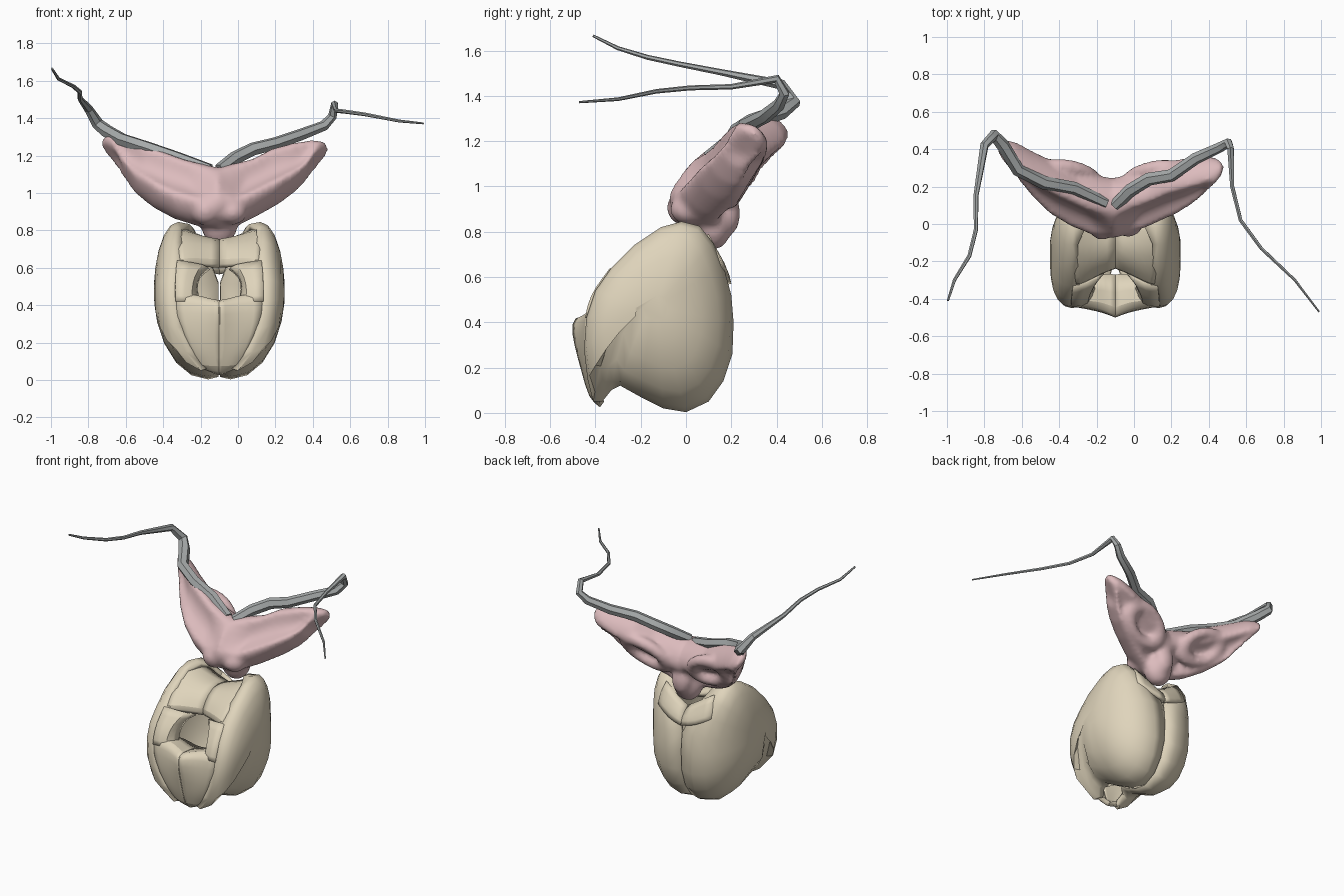
import bpy, bmesh, math
from mathutils import Vector

AX = -0.1  # symmetry line of the capsule


def material(name, rgb):
    m = bpy.data.materials.new(name)
    m.diffuse_color = (*rgb, 1)
    return m


BEIGE = material("beige", (0.74, 0.66, 0.50))
PINK = material("pink", (0.72, 0.50, 0.51))
GREY = material("grey", (0.38, 0.40, 0.40))


def select(*obs):
    bpy.ops.object.select_all(action='DESELECT')
    for ob in obs:
        ob.select_set(True)
    bpy.context.view_layer.objects.active = obs[0]


def smooth(ob, angle=40):
    select(ob)
    bpy.ops.object.shade_smooth_by_angle(angle=math.radians(angle))


def loft(name, rows, mat, closed=False, caps=False, centre=None):
    """Skin a grid of point rows; centre turns the normals away from a point."""
    bm = bmesh.new()
    vs = [[bm.verts.new(p) for p in r] for r in rows]
    n = len(rows[0])
    for a, b in zip(vs, vs[1:]):
        for j in range(n if closed else n - 1):
            k = (j + 1) % n
            bm.faces.new((a[j], a[k], b[k], b[j]))
    if caps:
        bm.faces.new(vs[0])
    if caps or closed:
        bm.faces.new(vs[-1])
    bmesh.ops.recalc_face_normals(bm, faces=bm.faces)
    if centre:
        c = Vector(centre)
        bm.normal_update()
        if sum(f.normal.dot(f.calc_center_median() - c) * f.calc_area() for f in bm.faces) < 0:
            bmesh.ops.reverse_faces(bm, faces=bm.faces)
    me = bpy.data.meshes.new(name)
    bm.to_mesh(me)
    bm.free()
    ob = bpy.data.objects.new(name, me)
    bpy.context.collection.objects.link(ob)
    me.materials.append(mat)
    smooth(ob)
    return ob


def plate(name, rows, closed=False, thick=0.03, sub=0):
    """Mirrored shell piece; rows hold (distance from midline, y, z)."""
    ob = loft(name, rows, BEIGE, closed, centre=(0.05, -0.12, 0.45))
    ob.location.x = AX
    if sub:
        m = ob.modifiers.new("round", 'SUBSURF')
        m.levels = m.render_levels = sub
        m.boundary_smooth = 'PRESERVE_CORNERS'
    s = ob.modifiers.new("thickness", 'SOLIDIFY')
    s.thickness, s.offset = thick, -1
    ob.modifiers.new("mirror", 'MIRROR')
    return ob


# Side valves: outline (y, z, distance of outline, distance of inner lip)
outline = [
    (-.02, .845, .22, .16), (.06, .825, .22, .14), (.12, .75, .20, .10), (.165, .65, .16, .05),
    (.20, .52, .11, .003), (.21, .40, .10, .003), (.205, .26, .09, .003), (.165, .14, .08, .003),
    (.10, .05, .07, .003), (0, .003, .06, .003), (-.10, .02, .07, .003), (-.20, .07, .09, .003),
    (-.29, .12, .12, .03), (-.33, .10, .12, .08), (-.37, .05, .09, .06), (-.41, .05, .10, .06),
    (-.435, .15, .18, .13), (-.45, .28, .23, .19), (-.44, .42, .25, .21), (-.40, .54, .25, .21),
    (-.33, .64, .24, .19), (-.23, .74, .24, .20), (-.11, .82, .23, .20)]
cy, cz, W = -0.13, 0.47, 0.35
rows = [[(di, y + (cy - y) * .03, z + (cz - z) * .03) for y, z, d, di in outline]]
for t in (0, 18, 36, 54, 70, 82):
    c, s = math.cos(math.radians(t)), math.sin(math.radians(t))
    rows.append([(d + (W - d) * s, cy + (y - cy) * (c ** .6 if y < cy else c),
                  cz + (z - cz) * (c ** 2.2 if y < -.3 and z < .12 else c))   # flank rises beside the beak
                 for y, z, d, di in outline])
plate("side_valves", rows, closed=True)

# Upper front plates above the opening
plate("upper_front_plates", [
    [(-.002, .04, .73), (.09, .04, .76), (.18, .03, .81), (.24, .0, .83)],
    [(-.002, -.08, .765), (.09, -.10, .78), (.18, -.11, .81), (.23, -.12, .81)],
    [(-.002, -.18, .73), (.09, -.205, .735), (.17, -.235, .735), (.22, -.24, .725)],
    [(-.002, -.25, .635), (.09, -.285, .64), (.16, -.325, .645), (.21, -.34, .635)],
    [(-.002, -.23, .60), (.09, -.265, .605), (.15, -.30, .61), (.20, -.32, .61)]], sub=1)

# Lower front plates forming the beak, with the floor of the opening
plate("beak_plates", [
    [(-.002, -.38, .025), (.02, -.38, .03), (.04, -.38, .04), (.07, -.38, .05)],
    [(-.002, -.43, .06), (.03, -.425, .06), (.07, -.42, .06), (.11, -.40, .07)],
    [(-.002, -.46, .18), (.06, -.455, .18), (.12, -.45, .18), (.17, -.43, .18)],
    [(-.002, -.495, .30), (.07, -.475, .30), (.15, -.46, .30), (.22, -.445, .30)],
    [(-.002, -.51, .40), (.06, -.475, .41), (.14, -.455, .42), (.235, -.44, .42)],
    [(-.002, -.475, .44), (.06, -.45, .45), (.12, -.43, .475), (.22, -.43, .46)],
    [(-.002, -.27, .40), (.05, -.265, .40), (.10, -.28, .43), (.14, -.34, .46)]], sub=1)

# Cheeks on both sides of the opening
plate("opening_rims", [
    [(.10, -.36, .42), (.14, -.445, .42), (.235, -.445, .42)],
    [(.12, -.32, .48), (.13, -.435, .48), (.235, -.435, .48)],
    [(.11, -.28, .55), (.12, -.39, .55), (.235, -.405, .55)],
    [(.05, -.24, .59), (.07, -.30, .62), (.225, -.335, .64)]], sub=1)

# Small plates at the upper back
plate("upper_back_plates", [
    [(-.002, .12, .68), (.08, .125, .73), (.18, .10, .79)],
    [(-.002, .19, .63), (.09, .185, .65), (.20, .145, .71)],
    [(-.002, .20, .57), (.10, .195, .59), (.20, .16, .65)]], sub=1)

# Pink winged body: sections (x, y, z, half height, half thickness)
sections = [
    (-.685, .37, 1.22, .055, .05), (-.665, .355, 1.205, .11, .095), (-.59, .295, 1.15, .165, .13),
    (-.49, .22, 1.095, .19, .15), (-.38, .16, 1.045, .20, .155), (-.25, .105, 1.00, .19, .16),
    (-.11, .085, .97, .17, .16), (.03, .12, 1.00, .19, .16), (.14, .165, 1.055, .195, .155),
    (.26, .205, 1.105, .17, .15), (.35, .235, 1.145, .14, .13), (.415, .255, 1.18, .10, .095),
    (.435, .265, 1.19, .055, .05)]
rows = []
for x, y, z, a, b in sections:
    side, off = math.copysign(1, x - AX), abs(x - AX)
    r = []
    for k in range(28):
        t = 2 * math.pi * k / 28
        u, v = a * math.cos(t), b * math.sin(t)
        groove = max(0, abs(math.sin(t)) - .72) / .28      # folds along both broad faces
        v *= 1 - (.55 if .1 < off < .5 else .15) * groove
        r.append((x + .05 * side * math.cos(t) * (off > .05), y + .6 * u - .8 * v, z + .8 * u + .6 * v))
    rows.append(r)
wings = loft("winged_body", rows, PINK, closed=True, caps=True)
pink = [wings]


def lump(loc, size):
    bpy.ops.mesh.primitive_uv_sphere_add(segments=20, ring_count=12, location=loc)
    ob = bpy.context.object
    ob.scale = size
    pink.append(ob)


# Lobes, stalk and back folds, fused into the pink body
lump((-.17, .0, .905), (.08, .085, .08))
lump((-.03, .01, .90), (.08, .08, .07))
lump((-.1, .12, .84), (.10, .085, .12))
lump((-.1, .18, .88), (.07, .06, .10))
for s, x, y, z in ((1, .12, .25, 1.035), (-1, -.36, .255, 1.04)):
    bpy.ops.mesh.primitive_torus_add(major_segments=24, minor_segments=10, major_radius=.11,
                                     minor_radius=.045, location=(x, y, z),
                                     rotation=(math.radians(55), math.radians(-25 * s), math.radians(s * 15)))
    bpy.context.object.scale = (1.3, .85, .9)
    pink.append(bpy.context.object)
select(*pink)
bpy.ops.object.join()
m = wings.modifiers.new("fuse", 'REMESH')
m.mode, m.voxel_size, m.use_smooth_shade = 'VOXEL', .016, True
m = wings.modifiers.new("soften", 'SMOOTH')
m.factor, m.iterations = .5, 5


def tube(name, pts):
    """Tapering tube through (x, y, z, radius) points."""
    cu = bpy.data.curves.new(name, 'CURVE')
    cu.dimensions, cu.bevel_depth, cu.bevel_resolution = '3D', 1, 1
    cu.use_fill_caps = True
    sp = cu.splines.new('POLY')
    sp.points.add(len(pts) - 1)
    for p, (x, y, z, r) in zip(sp.points, pts):
        p.co, p.radius = (x, y, z, 1), r
    ob = bpy.data.objects.new(name, cu)
    bpy.context.collection.objects.link(ob)
    cu.materials.append(GREY)
    select(ob)
    bpy.ops.object.convert(target='MESH')
    smooth(bpy.context.object, 30)


# Grey ducts running along the wings and trailing off as filaments
tube("right_duct", [
    (-.10, .10, 1.125, .032), (-.02, .18, 1.185, .036), (.08, .24, 1.235, .036), (.20, .26, 1.265, .034),
    (.33, .35, 1.31, .032), (.46, .41, 1.36, .028), (.505, .435, 1.41, .024), (.517, .40, 1.475, .02),
    (.525, .20, 1.44, .012), (.57, .02, 1.435, .011), (.68, -.13, 1.42, .010), (.86, -.30, 1.385, .008),
    (.99, -.47, 1.372, .005)])
tube("left_duct", [
    (-.15, .11, 1.125, .032), (-.32, .19, 1.185, .036), (-.48, .22, 1.24, .036), (-.62, .29, 1.285, .036),
    (-.70, .42, 1.33, .036), (-.75, .475, 1.37, .032), (-.80, .42, 1.45, .024), (-.845, .15, 1.505, .014),
    (-.845, -.03, 1.54, .012), (-.88, -.17, 1.57, .011), (-.96, -.30, 1.61, .009), (-.995, -.41, 1.665, .006)])
